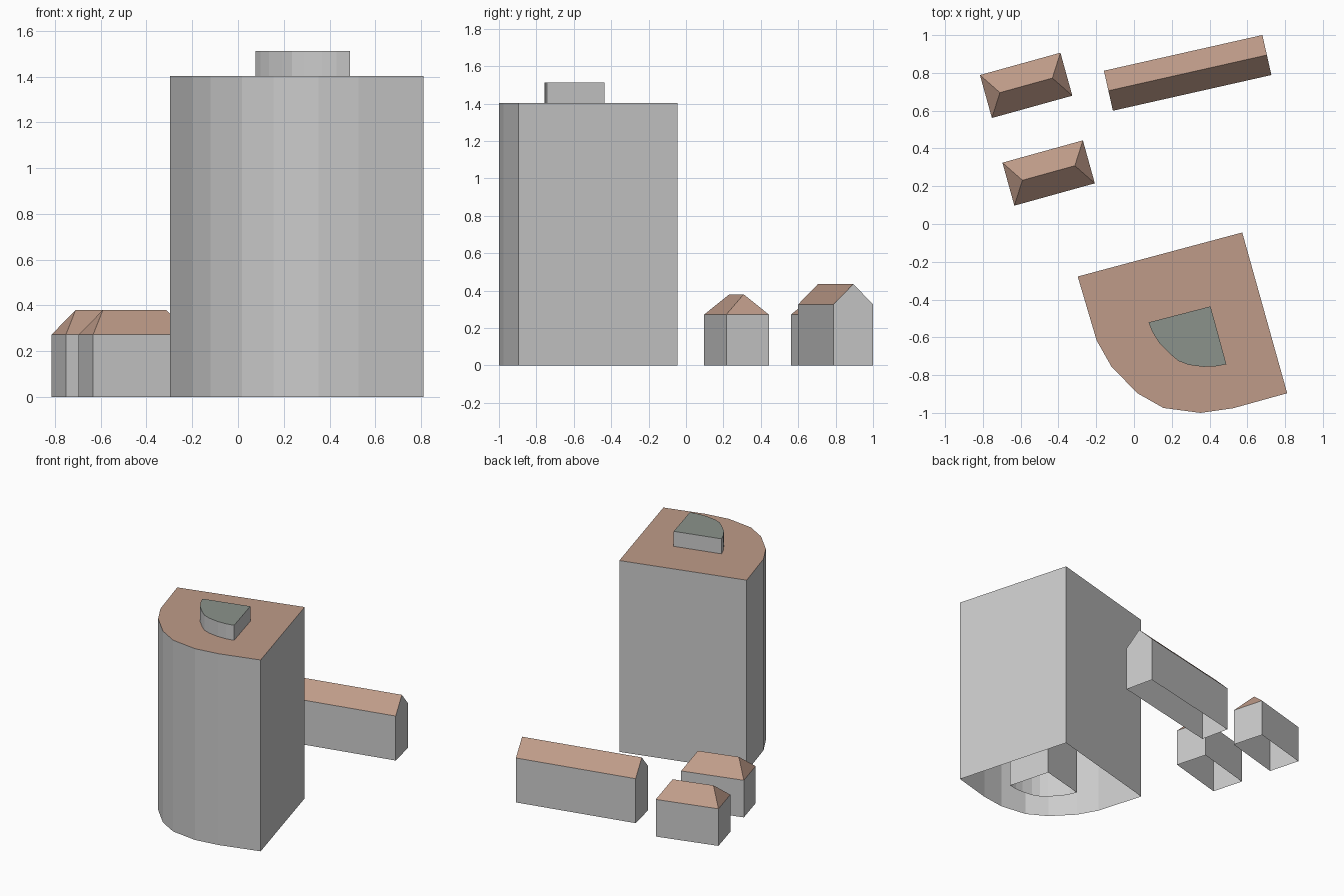
import bpy
from math import radians

if "Cube" in bpy.data.objects:
    bpy.data.objects.remove(bpy.data.objects["Cube"])


def material(name, rgb):
    mat = bpy.data.materials.new(name)
    mat.diffuse_color = (*rgb, 1)
    mat.use_nodes = True
    mat.node_tree.nodes["Principled BSDF"].inputs["Base Color"].default_value = mat.diffuse_color
    return mat


WALL = material("wall_grey", (0.6, 0.6, 0.58))
ROOF = material("roof_clay", (0.52, 0.33, 0.25))
SLATE = material("roof_slate", (0.26, 0.29, 0.26))


def add_object(name, verts, walls, roofs, roof_mat):
    mesh = bpy.data.meshes.new(name)
    mesh.from_pydata(verts, [], walls + roofs)
    mesh.materials.append(WALL)
    mesh.materials.append(roof_mat)
    for poly in mesh.polygons[len(walls):]:
        poly.material_index = 1
    obj = bpy.data.objects.new(name, mesh)
    bpy.context.collection.objects.link(obj)
    return obj


def block(name, outline, height, roof_mat):
    """Flat-roofed block, open underneath; outline is counter-clockwise."""
    n = len(outline)
    verts = [(x, y, z) for z in (0, height) for x, y in outline]
    walls = [(i, (i + 1) % n, (i + 1) % n + n, i + n) for i in range(n)]
    add_object(name, verts, walls, [tuple(range(n, 2 * n))], roof_mat)


def house(name, centre, length, width, angle, eave, ridge, inset):
    """Ridged house, open underneath; inset 0 gives gables, otherwise hips."""
    a, b = length / 2, width / 2
    base = [(-a, -b), (a, -b), (a, b), (-a, b)]
    verts = [(x, y, z) for z in (0, eave) for x, y in base]
    verts += [(-a + inset, 0, ridge), (a - inset, 0, ridge)]
    slopes = [(4, 5, 9, 8), (6, 7, 8, 9)]
    walls = [(0, 1, 5, 4), (2, 3, 7, 6)]
    if inset:
        walls += [(1, 2, 6, 5), (3, 0, 4, 7)]
        slopes += [(5, 6, 9), (7, 4, 8)]
    else:
        walls += [(1, 2, 6, 9, 5), (3, 0, 4, 8, 7)]
    obj = add_object(name, verts, walls, slopes, ROOF)
    obj.location = (*centre, 0)
    obj.rotation_euler.z = radians(angle)


# Tower with a rounded front-left corner
block("tower", [
    (0.573, -0.045), (-0.298, -0.278), (-0.198, -0.616), (-0.12, -0.754),
    (0.018, -0.896), (0.156, -0.974), (0.351, -1.0), (0.526, -0.975),
    (0.811, -0.896)], 1.403, ROOF)

# Inner core, running from the ground up through the tower roof
block("roof_core", [
    (0.405, -0.436), (0.077, -0.521), (0.098, -0.573), (0.135, -0.632),
    (0.193, -0.69), (0.235, -0.725), (0.29, -0.746), (0.367, -0.756),
    (0.43, -0.754), (0.489, -0.743)], 1.513, SLATE)

# Two hipped houses and the long gabled building
for name, centre in (("hipped_house_back", (-0.571, 0.734)),
                     ("hipped_house_front", (-0.452, 0.27))):
    house(name, centre, 0.442, 0.236, 15.5, 0.272, 0.38, 0.077)
house("long_gabled_building", (0.284, 0.8), 0.86, 0.217, 12.7,
      0.326, 0.435, 0)
